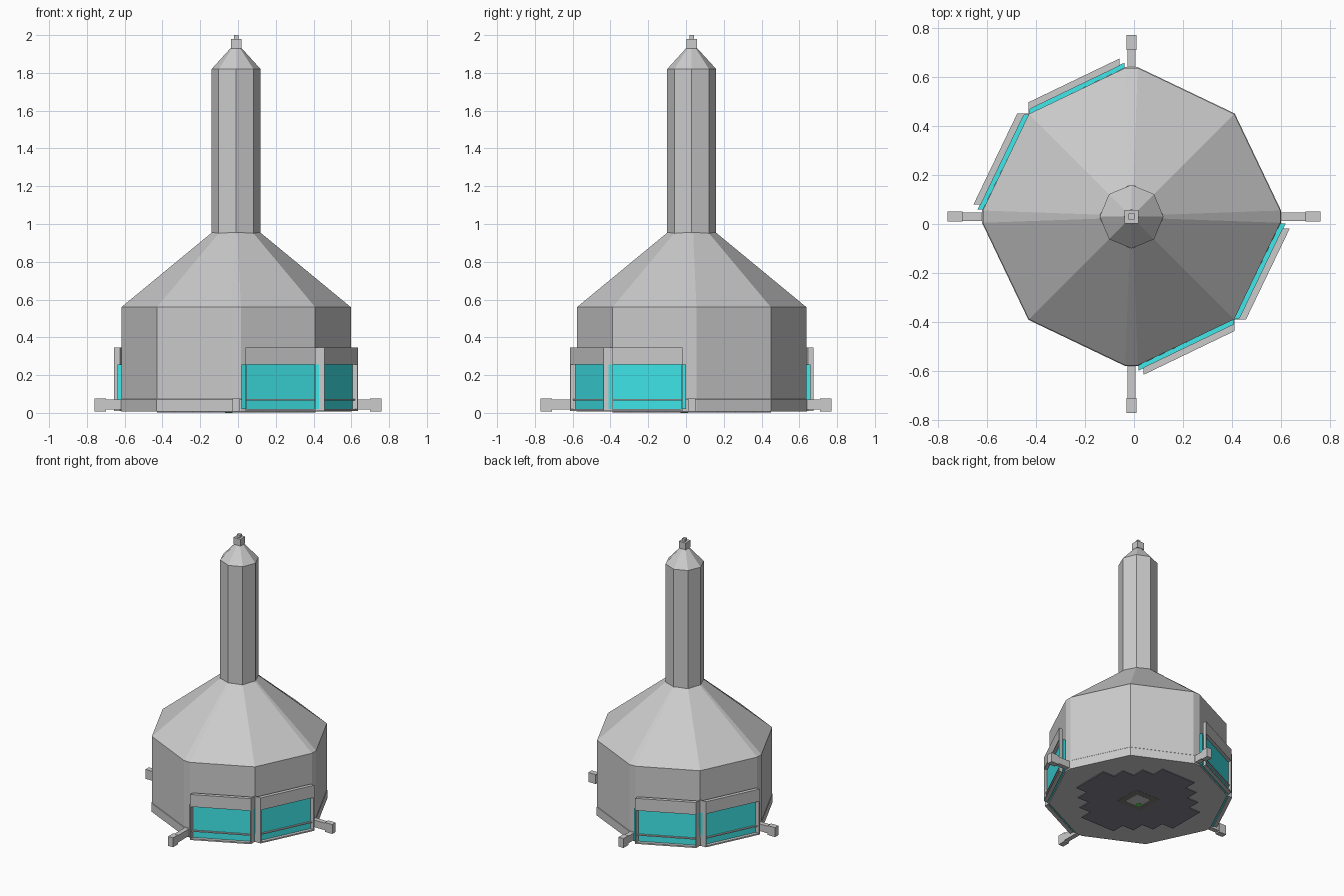
import bpy, bmesh, math

if "Cube" in bpy.data.objects:
    bpy.data.objects.remove(bpy.data.objects["Cube"])

CX, CY = -0.01, 0.03          # axis of the building


def material(name, rgb):
    m = bpy.data.materials.new(name)
    m.diffuse_color = (*rgb, 1)
    m.use_nodes = True
    m.node_tree.nodes["Principled BSDF"].inputs["Base Color"].default_value = m.diffuse_color
    return m


TEAL = material("teal_glass", (0.05, 0.8, 0.83))
NAVY = material("dark_plate", (0.22, 0.22, 0.27))
DARK = material("dark_grey", (0.2, 0.2, 0.19))
GREEN = material("green", (0.1, 0.7, 0.1))


def loft(name, rings, mat=None):
    """Skin a stack of (z, plan outline) rings and cap both ends."""
    bm = bmesh.new()
    rows = [[bm.verts.new((CX + x, CY + y, z)) for x, y in pts] for z, pts in rings]
    for a, b in zip(rows, rows[1:]):
        for i in range(len(a)):
            j = (i + 1) % len(a)
            bm.faces.new((a[i], a[j], b[j], b[i]))
    bm.faces.new(rows[0][::-1])
    bm.faces.new(rows[-1])
    bmesh.ops.recalc_face_normals(bm, faces=bm.faces)
    me = bpy.data.meshes.new(name)
    bm.to_mesh(me)
    bm.free()
    ob = bpy.data.objects.new(name, me)
    bpy.context.collection.objects.link(ob)
    if mat:
        me.materials.append(mat)
    return ob


def prism(name, pts, z0, z1, mat=None):
    return loft(name, [(z0, pts), (z1, pts)], mat)


def box(name, x0, x1, y0, y1, z0, z1, mat=None):
    return prism(name, [(x0, y0), (x1, y0), (x1, y1), (x0, y1)], z0, z1, mat)


def turn(pts, k):
    """Rotate a plan outline by k quarter turns."""
    for _ in range(k):
        pts = [(-y, x) for x, y in pts]
    return pts


def octagon(r):
    return [(r * math.cos(i * math.pi / 4), r * math.sin(i * math.pi / 4)) for i in range(8)]


def ribbed(r, w):
    """Octagon whose four cardinal corners are cut flat to width 2w."""
    d = r * 0.69
    return sum((turn([(r, -w), (r, w), (d, d)], k) for k in range(4)), [])


def square(h):
    return [(-h, -h), (h, -h), (h, h), (-h, h)]


# main hall with a low skirt line and conical roof
loft("hall", [(0.008, ribbed(0.61, 0.025)), (0.07, ribbed(0.61, 0.025)),
              (0.073, ribbed(0.607, 0.025)), (0.56, ribbed(0.607, 0.025)),
              (0.955, ribbed(0.128, 0.008))])

# chimney tower, its cap and finial
loft("tower", [(0.94, octagon(0.13)), (1.82, octagon(0.13)), (1.93, octagon(0.03))])
prism("cap_block", square(0.028), 1.93, 1.98)
prism("cap_tip", square(0.012), 1.98, 2.0)

# feet, each a beam with an end block
for k, reach in enumerate((0.77, 0.74, 0.75, 0.80)):
    beam = [(0.58, -0.017), (reach - 0.05, -0.017), (reach - 0.05, 0.017), (0.58, 0.017)]
    block = [(reach - 0.06, -0.02), (reach, -0.02), (reach, 0.02), (reach - 0.06, 0.02)]
    prism(f"foot_beam_{k}", turn(beam, k), 0.018, 0.07)
    prism(f"foot_block_{k}", turn(block, k), 0.008, 0.077)

# windows on two opposite pairs of walls
A, B = (0.42, -0.42), (0.025, -0.61)


def strip(t0, t1, o0, o1):
    """Plan outline along wall A-B, from fraction t0 to t1, standing off o0 to o1."""
    def p(t, o):
        return A[0] + (B[0] - A[0]) * t, A[1] + (B[1] - A[1]) * t - o / 0.9
    return [p(t0, o0), p(t1, o0), p(t1, o1), p(t0, o1)]


PARTS = [("glass", 0.0, 0.99, -0.002, 0.018, 0.02, 0.255, TEAL),
         ("hood", 0.0, 0.94, 0.015, 0.042, 0.255, 0.345, None),
         ("sill", 0.0, 0.94, 0.015, 0.042, 0.01, 0.02, None),
         ("bar", 0.0, 0.94, 0.015, 0.03, 0.066, 0.074, None),
         ("corner_post", 0.0, 0.012, 0.0, 0.042, 0.01, 0.345, None),
         ("end_post", 0.925, 0.94, 0.015, 0.042, 0.01, 0.345, None)]
for half in (0, 2):
    for mirrored in (False, True):
        for part, t0, t1, o0, o1, z0, z1, mat in PARTS:
            pts = strip(t0, t1, o0, o1)
            if mirrored:
                pts = [(-y, -x) for x, y in pts]
            side = "right" if mirrored else "front"
            prism(f"window_{part}_{side}_{half}", turn(pts, half), z0, z1, mat)

# stepped plate underneath: right-edge steps of each row, mirrored to the left
S = 0.84 / 9
half_widths = [1.5, 2.5, 3.5, 4.5, 4.5, 4.5, 3.5, 2.5, 1.5]
right = []
for j, w in enumerate(half_widths):
    right += [(w * S, (j - 4.5) * S), (w * S, (j - 3.5) * S)]
outline = []
for pt in right + [(-x, y) for x, y in reversed(right)]:
    if not outline or pt != outline[-1]:
        outline.append(pt)
prism("floor_plate", outline, 0.003, 0.01, NAVY)

# hatch in the middle of the underside
prism("hatch_frame", square(0.1), 0.002, 0.01, DARK)
prism("hatch", square(0.058), 0.001, 0.01)
box("hatch_light", -0.058, -0.02, -0.058, -0.02, 0.0, 0.01, GREEN)
